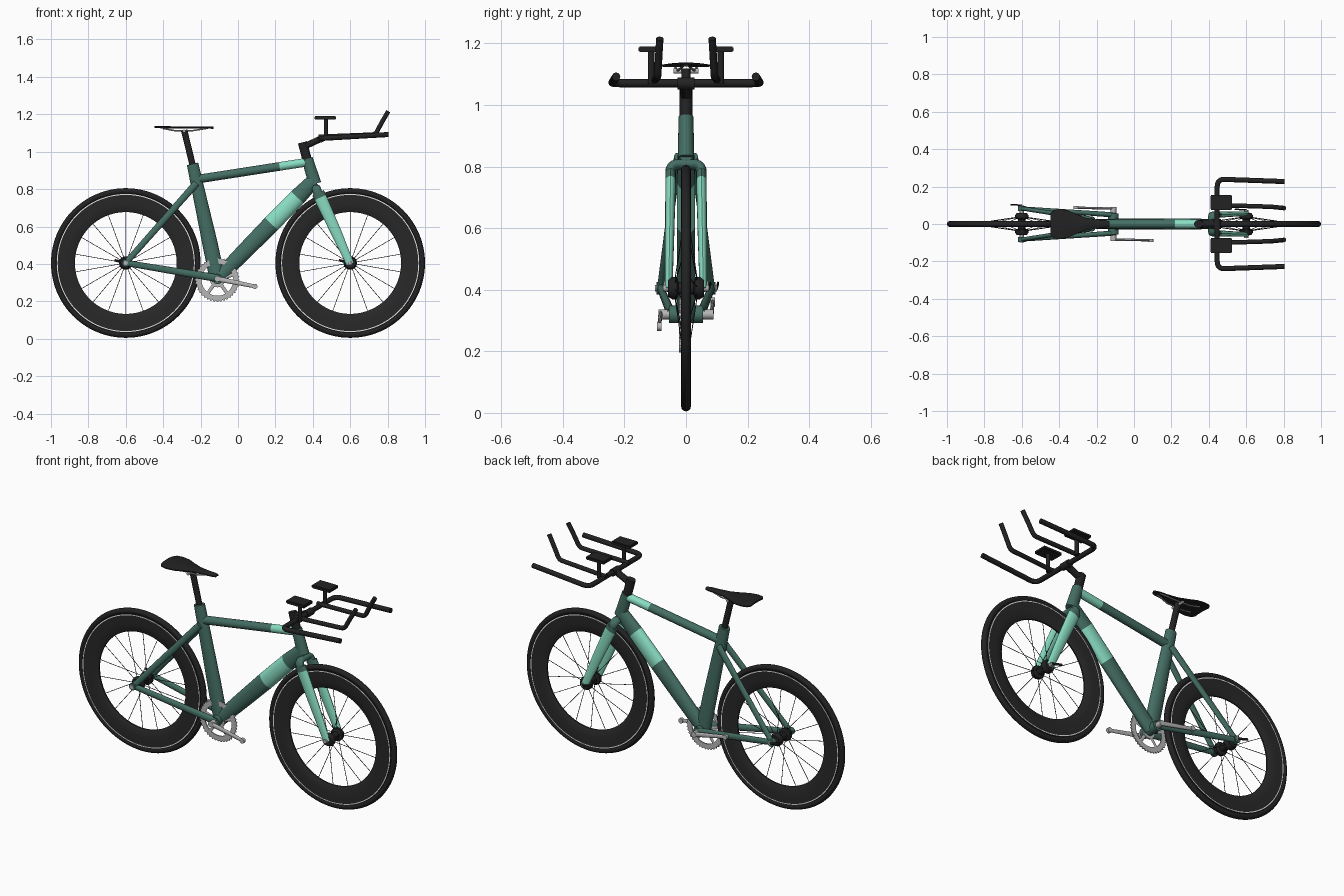
import bpy, bmesh, math
from mathutils import Vector

if "Cube" in bpy.data.objects:
    bpy.data.objects.remove(bpy.data.objects["Cube"])

def material(name, rgb):
    m = bpy.data.materials.new(name)
    m.diffuse_color = (*rgb, 1)
    m.use_nodes = True
    m.node_tree.nodes["Principled BSDF"].inputs["Base Color"].default_value = m.diffuse_color
    return m

GREEN = material("dark green", (0.058, 0.155, 0.125))
MINT = material("mint", (0.25, 0.72, 0.54))
BLACK = material("black", (0.016, 0.016, 0.017))
RIM = material("charcoal", (0.021, 0.021, 0.021))
SILVER = material("silver", (0.47, 0.47, 0.47))
WHITE = material("white", (0.8, 0.8, 0.8))

def finish(name, bm, mats):
    bmesh.ops.recalc_face_normals(bm, faces=bm.faces)
    me = bpy.data.meshes.new(name)
    bm.to_mesh(me)
    bm.free()
    for m in mats:
        me.materials.append(m)
    ob = bpy.data.objects.new(name, me)
    bpy.context.collection.objects.link(ob)
    bpy.ops.object.select_all(action='DESELECT')
    ob.select_set(True)
    bpy.context.view_layer.objects.active = ob
    bpy.ops.object.shade_smooth_by_angle(angle=math.radians(40))
    return ob

def tube(name, pts, radii, mats, seg_mats=None, n=16):
    """Sweep an ellipse (in-plane radius, sideways radius) along points."""
    pts = [Vector(p) for p in pts]
    if not isinstance(radii, list):
        radii = [radii] * len(pts)
    bm, rings, side = bmesh.new(), [], None
    for i, p in enumerate(pts):
        a = (p - pts[i - 1]).normalized() if i else Vector()
        b = (pts[i + 1] - p).normalized() if i < len(pts) - 1 else Vector()
        t = (a + b).normalized()
        if side is None:
            side = Vector((1, 0, 0)) if abs(t.y) > 0.9 else Vector((0, 1, 0))
        side = (side - t * side.dot(t)).normalized()
        up = t.cross(side)
        ru, rs = radii[i]
        rings.append([bm.verts.new(p + up * ru * math.sin(k * math.tau / n) + side * rs * math.cos(k * math.tau / n))
                      for k in range(n)])
    for i in range(len(rings) - 1):
        for k in range(n):
            f = bm.faces.new((rings[i][k], rings[i][(k + 1) % n], rings[i + 1][(k + 1) % n], rings[i + 1][k]))
            f.material_index = seg_mats[i] if seg_mats else 0
    for r, s in ((rings[0], 0), (rings[-1], -1)):
        bm.faces.new(r).material_index = seg_mats[s] if seg_mats else 0
    return finish(name, bm, mats)

def rounded(pts, r, steps=6):
    """Round the corners of a path."""
    pts = [Vector(p) for p in pts]
    out = [pts[0]]
    for a, c, b in zip(pts, pts[1:], pts[2:]):
        s, e = c + (a - c).normalized() * r, c + (b - c).normalized() * r
        for i in range(steps + 1):
            t = i / steps
            out.append(s * (1 - t) ** 2 + c * 2 * t * (1 - t) + e * t * t)
    return out + [pts[-1]]

def lathe(name, profile, centre, mat, n=72, tooth=0.0):
    """Turn a closed (radius, y) profile about the y axis."""
    bm, c = bmesh.new(), Vector(centre)
    rmax = max(r for r, _ in profile)
    rings = []
    for k in range(n):
        a = k * math.tau / n
        rr = [r - tooth * (k % 2) * (r == rmax) for r, _ in profile]
        rings.append([bm.verts.new(c + Vector((r * math.cos(a), y, r * math.sin(a))))
                      for r, (_, y) in zip(rr, profile)])
    m = len(profile)
    for k in range(n):
        A, B = rings[k], rings[(k + 1) % n]
        for j in range(m):
            bm.faces.new((A[j], A[(j + 1) % m], B[(j + 1) % m], B[j]))
    return finish(name, bm, [mat])

def box(name, c, size, mat, bevel=0.004):
    bm = bmesh.new()
    bmesh.ops.create_cube(bm, size=1)
    for v in bm.verts:
        v.co = Vector(c) + Vector([v.co[i] * size[i] for i in range(3)])
    bmesh.ops.bevel(bm, geom=bm.edges[:], offset=bevel, segments=2, affect='EDGES')
    return finish(name, bm, [mat])

HZ = 0.405
# wheels
for x, w in ((-0.6, "rear"), (0.6, "front")):
    c = (x, 0, HZ)
    lathe(w + "_tyre", [(0.384 + 0.016 * math.cos(a * math.tau / 12), 0.016 * math.sin(a * math.tau / 12))
                        for a in range(12)], c, BLACK, 96)
    lathe(w + "_rim", [(0.272, -0.004), (0.28, -0.009), (0.32, -0.014), (0.373, -0.014),
                       (0.373, 0.014), (0.32, 0.014), (0.28, 0.009), (0.272, 0.004)], c, RIM, 96)
    lathe(w + "_rim_stripe", [(0.364, -0.015), (0.369, -0.015), (0.369, 0.015), (0.364, 0.015)], c, WHITE, 96)
    lathe(w + "_hub", [(0.004, -0.058), (0.028, -0.058), (0.036, -0.045), (0.036, -0.03), (0.02, -0.024),
                       (0.02, 0.024), (0.036, 0.03), (0.036, 0.045), (0.028, 0.058), (0.004, 0.058)], c, BLACK, 32)
    half = 0.1 if x < 0 else 0.075
    tube(w + "_axle", [(x, -half, HZ), (x, half, HZ)], (0.011, 0.011), [SILVER], n=12)
    tube(w + "_quick_release", [(x, half, HZ), (x - 0.06, half + 0.004, HZ + 0.015)], (0.007, 0.004), [BLACK], n=8)
    for k in range(18):
        a = (k + 0.5) * math.tau / 18
        s = 0.036 * (-1) ** k
        tube(f"{w}_spoke_{k}", [(x + 0.03 * math.cos(a), s, HZ + 0.03 * math.sin(a)),
                                (x + 0.276 * math.cos(a), 0, HZ + 0.276 * math.sin(a))], (0.0016, 0.0016), [BLACK], n=5)

# main frame tubes
def along(a, b, ts):
    return [Vector(a).lerp(Vector(b), t) for t in ts]

BB = (-0.11, 0, 0.32)
tube("seat_tube", [BB, (-0.15, 0, 0.51), (-0.243, 0, 0.935)], [(0.042, 0.028), (0.041, 0.026), (0.031, 0.025)], [GREEN], n=24)
tube("down_tube", along(BB, (0.405, 0, 0.845), (0, 0.3, 0.56, 0.83, 1)),
     [(0.038, 0.03), (0.044, 0.03), (0.047, 0.03), (0.046, 0.03), (0.038, 0.026)], [GREEN, MINT], [0, 0, 1, 0], 24)
tube("top_tube", along((-0.225, 0, 0.852), (0.375, 0, 0.945), (0, 0.745, 0.97, 1)), (0.023, 0.023), [GREEN, MINT], [0, 1, 0], 24)
tube("head_tube", [(0.37, 0, 0.962), (0.412, 0, 0.828)], [(0.03, 0.024), (0.034, 0.027)], [GREEN], n=24)
tube("bottom_bracket", [(-0.11, -0.055, 0.32), (-0.11, 0.055, 0.32)], (0.028, 0.028), [GREEN], n=24)
tube("fork_crown", rounded([(0.435, -0.05, 0.755), (0.418, -0.05, 0.806), (0.418, 0.05, 0.806), (0.435, 0.05, 0.755)], 0.025),
     (0.024, 0.017), [GREEN])

# stays, fork blades
for s, n in ((-1, "right"), (1, "left")):
    tube(n + "_fork_blade", [(0.428, s * 0.05, 0.78), (0.44, s * 0.05, 0.755), (0.52, s * 0.053, 0.58), (0.6, s * 0.056, 0.4)],
         [(0.034, 0.017), (0.034, 0.017), (0.029, 0.015), (0.021, 0.012)], [GREEN, MINT], [0, 1, 1])
    tube(n + "_chain_stay", [(-0.1, s * 0.048, 0.322), (-0.6, s * 0.083, HZ)], [(0.021, 0.014), (0.016, 0.011)], [GREEN])
    tube(n + "_seat_stay", [(-0.222, s * 0.026, 0.832), (-0.6, s * 0.083, HZ)], [(0.019, 0.013), (0.016, 0.011)], [GREEN])
    tube(n + "_dropout", [(-0.6, s * 0.07, HZ), (-0.6, s * 0.096, HZ)], (0.02, 0.02), [GREEN])
    # crank arms
    tube(n + "_crank_spindle", [(-0.11, s * 0.05, 0.32), (-0.11, s * 0.09, 0.32)], (0.016, 0.016), [SILVER])
    tube(n + "_crank_arm", [(-0.11, s * 0.083, 0.32), (-0.11 - s * 0.2, s * 0.087, 0.32 + s * 0.04)],
         [(0.014, 0.007), (0.01, 0.006)], [SILVER], n=12)
    ex, ez = -0.11 - s * 0.2, 0.32 + s * 0.04
    tube(n + "_pedal_eye", [(ex, s * 0.079, ez), (ex, s * 0.095, ez)], (0.014, 0.014), [SILVER], n=16)

# chainring
CR = (-0.11, -0.019, 0.315)
lathe("chainring", [(0.085, -0.003), (0.119, -0.003), (0.119, 0.003), (0.085, 0.003)], CR, SILVER, 80, 0.008)
lathe("chainring_centre", [(0.01, -0.004), (0.04, -0.004), (0.04, 0.004), (0.01, 0.004)], CR, SILVER, 32)
for k in range(5):
    a = math.radians(90 + 72 * k)
    tube(f"chainring_arm_{k}", [(CR[0] + r * math.cos(a), CR[1], CR[2] + r * math.sin(a)) for r in (0.03, 0.09)],
         (0.009, 0.003), [SILVER], n=8)

# seat post and saddle
tube("seat_post", [(-0.238, 0, 0.91), (-0.288, 0, 1.115)], (0.017, 0.015), [BLACK])
tube("saddle_clamp", [(-0.288, -0.04, 1.11), (-0.288, 0.04, 1.11)], (0.008, 0.008), [SILVER], n=12)
for s in (-1, 1):
    tube("saddle_rail", [(-0.4, s * 0.035, 1.124), (-0.34, s * 0.03, 1.113), (-0.24, s * 0.025, 1.113), (-0.16, s * 0.01, 1.126)],
         (0.004, 0.004), [SILVER], n=8)
bm, rows = bmesh.new(), []
for x, w, z in ((-0.447, 0.055, 1.138), (-0.435, 0.073, 1.138), (-0.4, 0.08, 1.137), (-0.355, 0.074, 1.136), (-0.31, 0.054, 1.135),
                (-0.26, 0.034, 1.135), (-0.2, 0.024, 1.135), (-0.15, 0.02, 1.135), (-0.13, 0.012, 1.134)):
    top = [bm.verts.new((x, w * k / 4, z - 0.006 * (k / 4) ** 2)) for k in range(-4, 5)]
    low = [bm.verts.new((x, w * k / 4, z - 0.009 - 0.003 * (k / 4) ** 2)) for k in range(4, -5, -1)]
    rows.append(top + low)
for A, B in zip(rows, rows[1:]):
    for j in range(18):
        bm.faces.new((A[j], A[(j + 1) % 18], B[(j + 1) % 18], B[j]))
bm.faces.new(rows[0])
bm.faces.new(rows[-1])
finish("saddle", bm, [BLACK])

# stem and handlebars
tube("steerer", [(0.37, 0, 0.955), (0.345, 0, 1.05)], (0.025, 0.021), [BLACK])
tube("stem", [(0.348, 0, 1.025), (0.445, 0, 1.07)], (0.017, 0.019), [BLACK])
tube("bar_clamp", [(0.445, -0.028, 1.07), (0.445, 0.028, 1.07)], (0.02, 0.02), [BLACK])
tube("base_bar", rounded([(0.805, -0.227, 1.092), (0.445, -0.24, 1.071), (0.445, 0.24, 1.071), (0.805, 0.227, 1.092)], 0.04),
     (0.0135, 0.0135), [BLACK])
for s, n in ((-1, "right"), (1, "left")):
    tube(n + "_aero_extension", rounded([(0.43, s * 0.102, 1.08), (0.735, s * 0.092, 1.092), (0.765, s * 0.089, 1.15),
                                         (0.803, s * 0.085, 1.216)], 0.022), (0.012, 0.012), [BLACK])
    tube(n + "_pad_post", [(0.47, s * 0.113, 1.07), (0.47, s * 0.113, 1.175)], (0.011, 0.011), [BLACK])
    box(n + "_arm_pad", (0.467, s * 0.115, 1.181), (0.116, 0.08, 0.018), BLACK)
